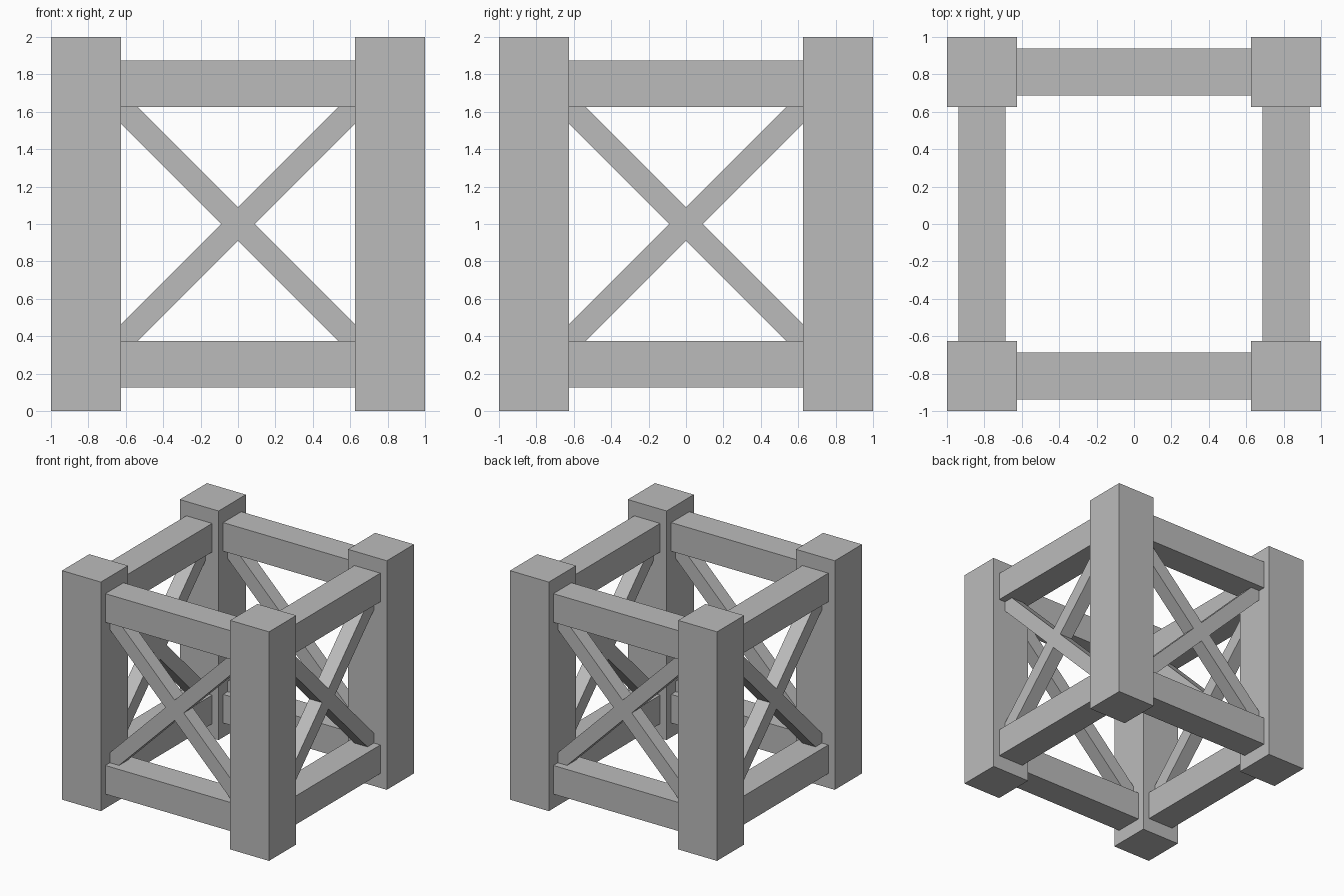
import bpy
import bmesh
from math import pi
from mathutils import Matrix

POST = 0.375      # post width
RAIL = 0.25       # rail width
BRACE = 0.125     # brace width
HEIGHT = 2.0
MID = 1 - POST / 2        # distance of the post and rail centre lines
SPAN = 2 * (1 - POST)     # clear gap between posts

cube = bpy.data.objects.get("Cube")
if cube:
    bpy.data.objects.remove(cube, do_unlink=True)

GREY = (0.5, 0.5, 0.5, 1)
grey = bpy.data.materials.new("plain grey")
grey.use_nodes = True
grey.diffuse_color = GREY
grey.node_tree.nodes["Principled BSDF"].inputs["Base Color"].default_value = GREY


def add_object(name, bm, matrix):
    bmesh.ops.transform(bm, matrix=matrix, verts=bm.verts)
    bmesh.ops.recalc_face_normals(bm, faces=bm.faces)
    mesh = bpy.data.meshes.new(name)
    bm.to_mesh(mesh)
    bm.free()
    mesh.materials.append(grey)
    bpy.context.collection.objects.link(bpy.data.objects.new(name, mesh))


def add_box(name, size, centre, turn=Matrix()):
    bm = bmesh.new()
    bmesh.ops.create_cube(bm, size=1)
    add_object(name, bm, turn @ Matrix.Translation(centre) @ Matrix.Diagonal((*size, 1)))


def add_cross(name, centre, turn):
    # Plus-shaped outline, extruded to brace thickness and turned diagonal
    bm = bmesh.new()
    w = BRACE / 2
    reach = SPAN / 2 * 2 ** 0.5 + w
    outline = []
    for i in range(4):
        quarter = Matrix.Rotation(i * pi / 2, 4, 'Y')
        for x, z in ((w, w), (reach, w), (reach, -w)):
            outline.append(bm.verts.new(quarter @ Matrix.Translation((x, -w, z)).translation))
    face = bm.faces.new(outline)
    extruded = bmesh.ops.extrude_face_region(bm, geom=[face])["geom"]
    bmesh.ops.translate(bm, vec=(0, BRACE, 0),
                        verts=[v for v in extruded if isinstance(v, bmesh.types.BMVert)])
    add_object(name, bm, turn @ Matrix.Translation(centre) @ Matrix.Rotation(pi / 4, 4, 'Y'))


# Each side has a corner post, two rails and a crossed brace
for i, side in enumerate(("front", "left", "back", "right")):
    turn = Matrix.Rotation(i * pi / 2, 4, 'Z')
    add_box(side + "_corner_post", (POST, POST, HEIGHT), (-MID, -MID, HEIGHT / 2), turn)
    for level, z in (("lower", RAIL), ("upper", HEIGHT - RAIL)):
        add_box(f"{side}_{level}_rail", (SPAN, RAIL, RAIL), (0, -MID, z), turn)
    add_cross(side + "_cross_brace", (0, -MID, HEIGHT / 2), turn)
